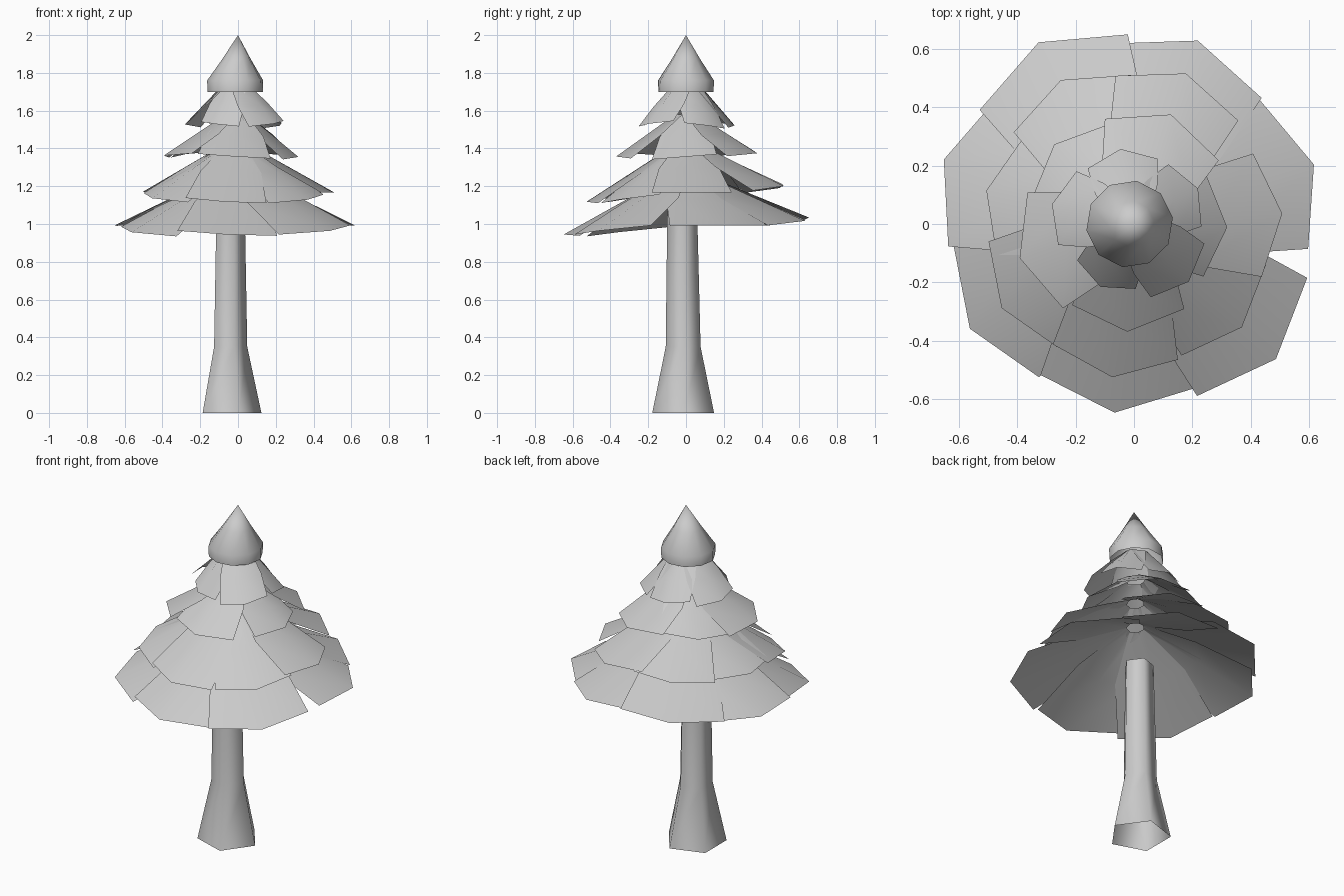
import bpy, bmesh, random
from math import cos, sin, radians, pi

if "Cube" in bpy.data.objects:
    bpy.data.objects.remove(bpy.data.objects["Cube"])

random.seed(4)


def make(name, bm, angle=40):
    me = bpy.data.meshes.new(name)
    bm.to_mesh(me)
    bm.free()
    ob = bpy.data.objects.new(name, me)
    bpy.context.collection.objects.link(ob)
    bpy.ops.object.select_all(action='DESELECT')
    ob.select_set(True)
    bpy.context.view_layer.objects.active = ob
    bpy.ops.object.shade_smooth_by_angle(angle=radians(angle))
    return ob


def lathe(name, rings, sides, start, angle):
    """Loft open-ended rings of (x, y, z, radius); a radius of 0 makes a tip."""
    bm = bmesh.new()
    loops = []
    for x, y, z, r in rings:
        n = sides if r else 1
        loops.append([bm.verts.new((x + r * cos(start + 2 * pi * i / sides),
                                    y + r * sin(start + 2 * pi * i / sides), z))
                      for i in range(n)])
    for a, b in zip(loops, loops[1:]):
        for i in range(sides):
            j = (i + 1) % sides
            if len(b) == 1:
                bm.faces.new((a[i], a[j], b[0]))
            else:
                bm.faces.new((a[i], a[j], b[j], b[i]))
    return make(name, bm, angle)


def tier(name, leaves, half, z_out, z_in, r_in, tilt):
    """Ring of overlapping leaf sheets: (centre angle, tip radius, roll)."""
    bm = bmesh.new()
    for ang, tip, roll in leaves:
        lift = random.uniform(-0.008, 0.008)
        rows = []
        # rows from trunk to tip; the leaf keeps its width, so its angle widens inward
        for t, widen in ((0, 2.2), (0.5, 1.4), (1, 1)):
            row = []
            for s in (-1, 0, 1):
                a = radians(ang + s * half * widen)
                r = r_in + (tip * (0.93 if s else 1) - r_in) * t
                x, y = r * cos(a) - 0.01, r * sin(a)
                z = z_in + (z_out - z_in) * t
                row.append(bm.verts.new((x, y, z + tilt * y + (roll * s + lift) * t)))
            rows.append(row)
        for a, b in zip(rows, rows[1:]):
            for i in range(2):
                bm.faces.new((a[i], b[i], b[i + 1], a[i + 1]))
    return make(name, bm, 60)


# Five-sided open trunk with a flared foot
lathe("trunk", [(-0.048, -0.015, 0, 0.172), (-0.048, -0.015, 0.35, 0.097),
                (-0.047, -0.02, 1.07, 0.083)], 5, 0, 75)

# Four tiers of leaves, bottom to top
tier("leaves_bottom", [(18, 0.66, -0.015), (70, 0.67, 0.012), (117, 0.70, -0.012),
                       (161, 0.68, 0.015), (213, 0.66, -0.012), (265, 0.65, -0.012),
                       (317, 0.68, 0.012)], 26, 0.985, 1.28, 0.05, 0.06)
tier("leaves_lower", [(4, 0.52, -0.015), (70, 0.55, 0.012), (116, 0.55, -0.012),
                      (167, 0.51, 0.015), (213, 0.53, -0.012), (263, 0.53, -0.012),
                      (317, 0.52, 0.012)], 26, 1.16, 1.43, 0.05, 0.07)
tier("leaves_middle", [(-2, 0.33, 0.01), (70, 0.40, 0.012), (134, 0.38, -0.015),
                       (197, 0.40, 0.015), (268, 0.37, -0.012)], 34,
     1.36, 1.58, 0.06, 0.02)
tier("leaves_upper", [(28, 0.26, -0.015), (98, 0.26, 0.012), (166, 0.28, 0.015),
                      (244, 0.24, -0.012), (315, 0.28, 0.015)], 30,
     1.525, 1.73, 0.08, 0.0)

# Pointed cap
lathe("cap", [(-0.015, 0.0, 1.70, 0.148), (-0.015, 0.0, 1.76, 0.15),
              (-0.008, 0.0, 1.87, 0.078), (0, 0, 2.0, 0)], 10, 0.15, 50)
